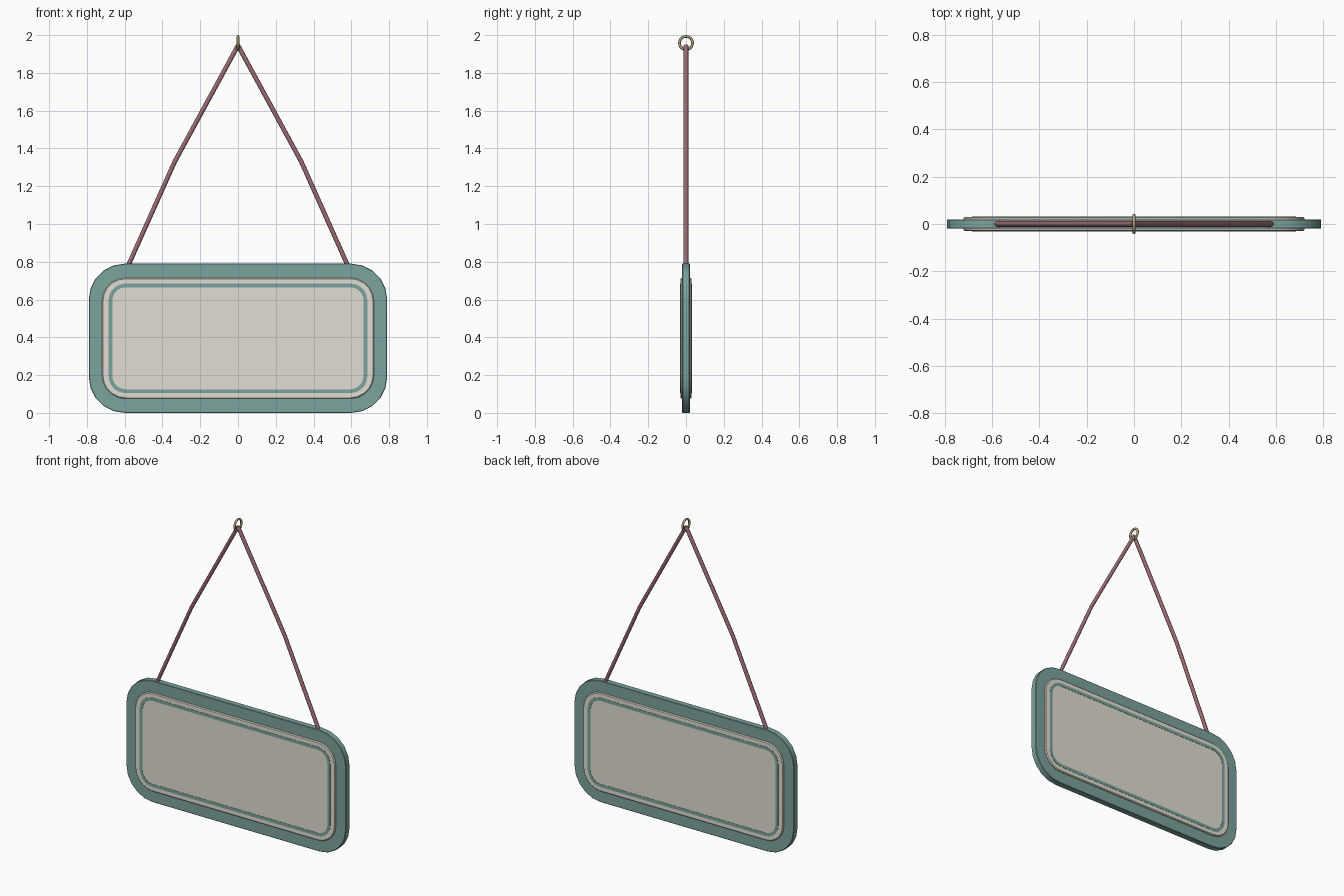
import bpy, bmesh, math
from mathutils import Vector

if "Cube" in bpy.data.objects:
    bpy.data.objects.remove(bpy.data.objects["Cube"])

CZ = 0.395  # height of the board centre


def material(name, rgb):
    m = bpy.data.materials.new(name)
    m.diffuse_color = (*rgb, 1)
    m.use_nodes = True
    m.node_tree.nodes["Principled BSDF"].inputs["Base Color"].default_value = m.diffuse_color
    return m


TEAL = material("teal", (0.20, 0.37, 0.34))
CREAM = material("cream", (0.76, 0.73, 0.65))
ROPE = material("rope_red", (0.33, 0.15, 0.17))
BRASS = material("brass", (0.45, 0.38, 0.20))


def outline(hw, hh, r, seg=5):
    pts = []
    for q, (sx, sz) in enumerate([(1, 1), (-1, 1), (-1, -1), (1, -1)]):
        for i in range(seg + 1):
            a = math.pi / 2 * (q + i / seg)
            pts.append((sx * (hw - r) + r * math.cos(a),
                        CZ + sz * (hh - r) + r * math.sin(a)))
    return pts


def finish(name, bm, mat, smooth=35):
    bmesh.ops.recalc_face_normals(bm, faces=bm.faces)
    me = bpy.data.meshes.new(name)
    bm.to_mesh(me)
    bm.free()
    me.materials.append(mat)
    ob = bpy.data.objects.new(name, me)
    bpy.context.collection.objects.link(ob)
    bpy.ops.object.select_all(action='DESELECT')
    ob.select_set(True)
    bpy.context.view_layer.objects.active = ob
    bpy.ops.object.shade_smooth_by_angle(angle=math.radians(smooth))
    return ob


def loft(name, loops, mat, closed=False):
    """Join (outline, y) loops; cap the ends, or close back to the first loop."""
    bm = bmesh.new()
    rows = [[bm.verts.new((x, y, z)) for x, z in pts] for pts, y in loops]
    pairs = list(zip(rows, rows[1:]))
    if closed:
        pairs.append((rows[-1], rows[0]))
    else:
        bm.faces.new(rows[0])
        bm.faces.new(rows[-1])
    n = len(rows[0])
    for a, b in pairs:
        for i in range(n):
            j = (i + 1) % n
            bm.faces.new((a[i], a[j], b[j], b[i]))
    return finish(name, bm, mat)


def slab(name, hw, hh, r, depth, bevel, mat):
    outer = outline(hw, hh, r)
    inner = outline(hw - bevel, hh - bevel, r - bevel)
    loft(name, [(inner, -depth), (outer, bevel - depth),
                (outer, depth - bevel), (inner, depth)], mat)


# Board and raised panel
slab("board", 0.79, 0.395, 0.19, 0.020, 0.003, TEAL)
slab("panel", 0.72, 0.32, 0.125, 0.030, 0.005, CREAM)

# Painted border line on both faces
big, small = outline(0.685, 0.29, 0.09), outline(0.665, 0.27, 0.07)
for side, s in (("front", -1), ("back", 1)):
    loft(side + "_border_line", [(big, s * 0.028), (big, s * 0.0315),
                                 (small, s * 0.0315), (small, s * 0.028)], TEAL, True)

# Hanging ropes, bent in the middle
for side, s in (("left", -1), ("right", 1)):
    path = [Vector((s * x, 0, z)) for x, z in ((0.59, 0.76), (0.335, 1.33), (0, 1.945))]
    bm = bmesh.new()
    rows = []
    for i, p in enumerate(path):
        d = (path[min(i + 1, 2)] - path[max(i - 1, 0)]).normalized()
        u, v = Vector((0, 1, 0)), d.cross(Vector((0, 1, 0)))
        rows.append([bm.verts.new(p + 0.012 * (u * math.cos(k * math.pi / 4)
                                               + v * math.sin(k * math.pi / 4)))
                     for k in range(8)])
    for a, b in zip(rows, rows[1:]):
        for k in range(8):
            bm.faces.new((a[k], a[(k + 1) % 8], b[(k + 1) % 8], b[k]))
    bm.faces.new(rows[0])
    bm.faces.new(rows[-1])
    finish(side + "_rope", bm, ROPE, 50)

# Hanging ring
bpy.ops.mesh.primitive_torus_add(major_radius=0.035, minor_radius=0.007,
                                 major_segments=20, minor_segments=8,
                                 location=(0, 0, 1.958), rotation=(0, math.pi / 2, 0))
ring = bpy.context.object
ring.name = "hanging_ring"
ring.data.materials.append(BRASS)
bpy.ops.object.shade_smooth_by_angle(angle=math.radians(60))
